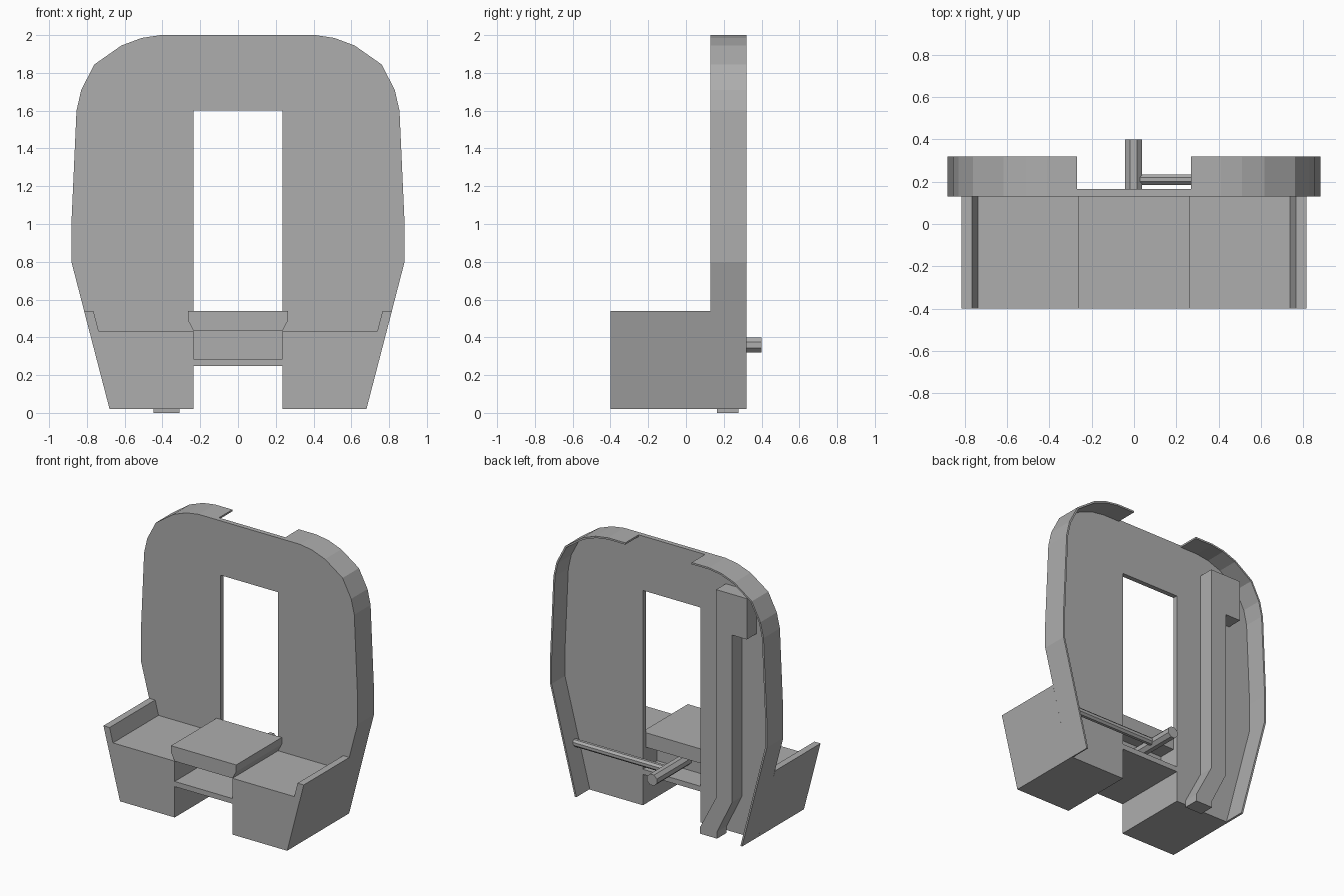
import bpy, bmesh, math
from mathutils import Vector, Matrix

cube = bpy.data.objects.get("Cube")
if cube:
    bpy.data.objects.remove(cube, do_unlink=True)

grey = bpy.data.materials.new("plain_grey")
grey.use_nodes = True
COLOUR = (0.42, 0.42, 0.42, 1)
grey.diffuse_color = COLOUR
grey.node_tree.nodes["Principled BSDF"].inputs["Base Color"].default_value = COLOUR


def finish(name, bm):
    bmesh.ops.recalc_face_normals(bm, faces=bm.faces)
    mesh = bpy.data.meshes.new(name)
    bm.to_mesh(mesh)
    bm.free()
    mesh.materials.append(grey)
    obj = bpy.data.objects.new(name, mesh)
    bpy.context.collection.objects.link(obj)
    return obj


def prism(name, profile, y0, y1, side=1):
    """Extrude an (x, z) profile from y0 to y1; side=-1 mirrors it."""
    bm = bmesh.new()
    face = bm.faces.new([bm.verts.new((side * x, y0, z)) for x, z in profile])
    new = bmesh.ops.extrude_face_region(bm, geom=[face])["geom"]
    verts = [v for v in new if isinstance(v, bmesh.types.BMVert)]
    bmesh.ops.translate(bm, verts=verts, vec=(0, y1 - y0, 0))
    return finish(name, bm)


def rod(name, start, end, radius):
    """Eight-sided bar between two points, flat side up."""
    a, b = Vector(start), Vector(end)
    bm = bmesh.new()
    bmesh.ops.create_cone(bm, cap_ends=True, segments=8, radius1=radius,
                          radius2=radius, depth=(b - a).length)
    turn = (b - a).to_track_quat('Z', 'Y').to_matrix().to_4x4()
    spin = Matrix.Rotation(math.pi / 8, 4, 'Z')
    bm.transform(Matrix.Translation((a + b) / 2) @ turn @ spin)
    return finish(name, bm)


FRONT, PANEL_Y, PANEL_BACK, RIM_BACK = -0.4, 0.13, 0.165, 0.32
HOLE = 0.235

# Half outline of the tall back panel, from top to foot
outline = [(0.41, 2.0), (0.51, 1.985), (0.617, 1.945), (0.76, 1.845),
           (0.83, 1.71), (0.855, 1.6), (0.882, 1.0), (0.882, 0.8), (0.68, 0.02)]

# Back panel: an upside-down U around the opening
arch = outline + [(HOLE, 0.02), (HOLE, 1.6), (-HOLE, 1.6), (-HOLE, 0.02)]
arch += [(-x, z) for x, z in reversed(outline)]
prism("back_panel", arch, PANEL_Y, PANEL_BACK)

# Thin rim behind the panel, open at the top centre
path = [Vector(p) for p in [(0.27, 2.0)] + outline]
inner = []
for i, p in enumerate(path):
    d = (path[min(i + 1, len(path) - 1)] - path[max(i - 1, 0)]).normalized()
    inner.append(p + 0.013 * Vector((d.y, -d.x)))
rim = path + inner[::-1]

# Side bench with a sloped armrest
bench = [(HOLE, 0.02), (0.68, 0.02), (0.815, 0.54), (0.765, 0.54),
         (0.738, 0.434), (HOLE, 0.434)]

for side, label in ((1, "left"), (-1, "right")):
    prism(label + "_rim", rim, PANEL_BACK, RIM_BACK, side)
    prism(label + "_bench", bench, FRONT, PANEL_Y, side)

# Raised middle seat with chamfered lower edges
half_seat = [(HOLE, 0.434), (0.265, 0.49), (0.265, 0.54)]
prism("middle_seat", half_seat + [(-x, z) for x, z in reversed(half_seat)],
      FRONT, PANEL_Y)


def slab(name, z0, z1, y0, y1):
    prism(name, [(-HOLE, z0), (HOLE, z0), (HOLE, z1), (-HOLE, z1)], y0, y1)


# Shelf and inner wall below the seat
slab("lower_shelf", 0.247, 0.285, FRONT, PANEL_BACK)
slab("inner_wall", 0.285, 0.434, -0.03, 0.0)

# Hooked post with a bent foot on the back
post = [(-0.31, 0), (-0.31, 0.05), (-0.44, 0.3), (-0.44, 1.83), (-0.69, 1.83),
        (-0.69, 1.53), (-0.57, 1.53), (-0.57, 0.3), (-0.447, 0.05), (-0.447, 0)]
prism("hooked_post", post, PANEL_BACK, 0.278)

# Handle bar and its cross rod
rod("handle_bar", (-0.003, 0, 0.36), (-0.003, 0.4, 0.36), 0.043)
rod("cross_rod", (0.0, 0.21, 0.36), (0.76, 0.21, 0.36), 0.027)
